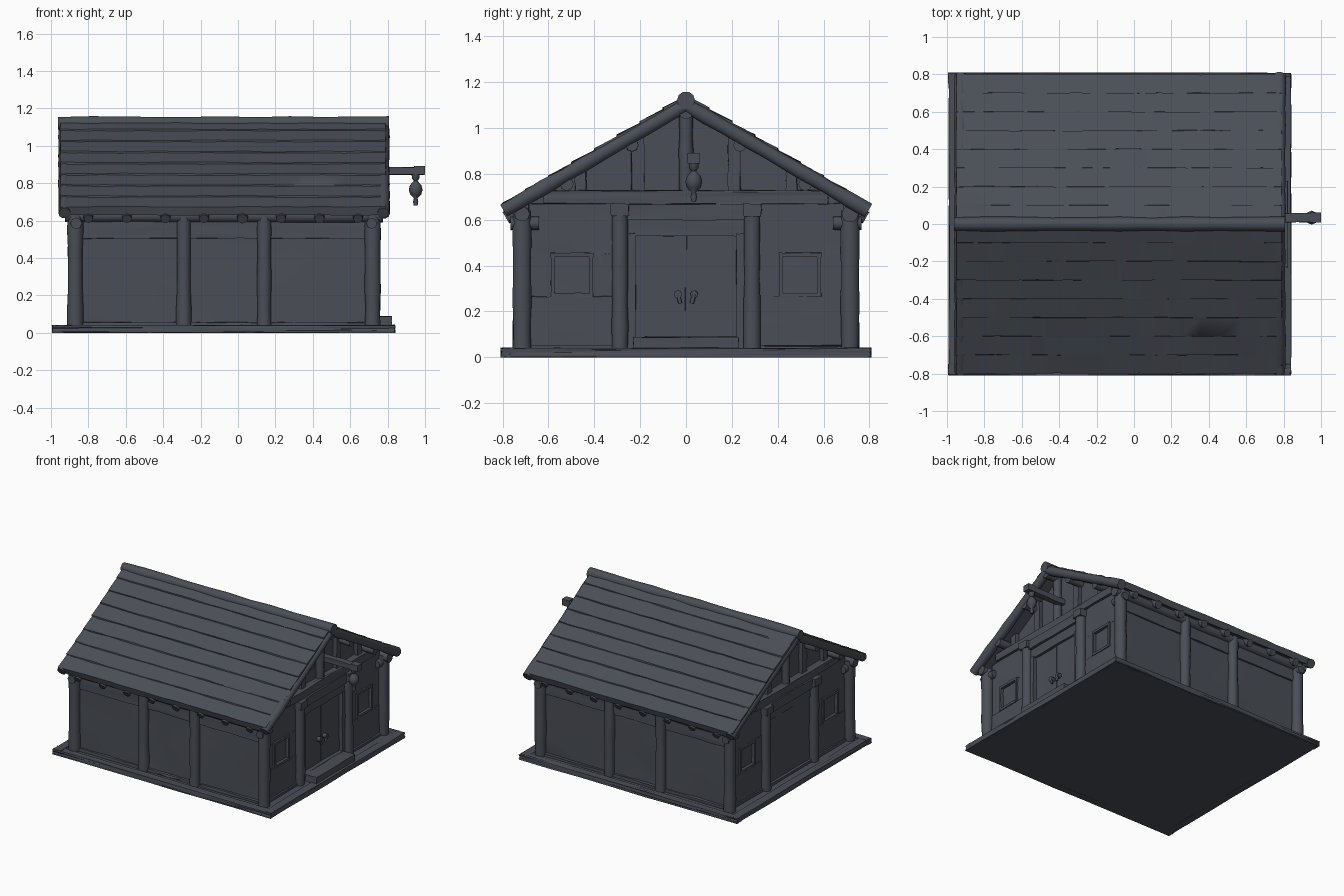
import bpy, bmesh, math, random
from mathutils import Vector

if "Cube" in bpy.data.objects:
    bpy.data.objects.remove(bpy.data.objects["Cube"])

random.seed(4)
XC, HX, HY = -0.075, 0.795, 0.715      # wall centre, half length to posts, half width to posts
SLOPE, APEX = 0.594, 1.14

mat = bpy.data.materials.new("dark slate grey")
mat.diffuse_color = (0.068, 0.076, 0.093, 1)
mat.use_nodes = True
mat.node_tree.nodes["Principled BSDF"].inputs["Base Color"].default_value = mat.diffuse_color


def finish(name, bm, angle=35):
    bmesh.ops.recalc_face_normals(bm, faces=bm.faces)
    for v in bm.verts:
        v.co.z = max(v.co.z, 0)
    me = bpy.data.meshes.new(name)
    bm.to_mesh(me)
    bm.free()
    me.materials.append(mat)
    me.shade_smooth()
    me.set_sharp_from_angle(angle=math.radians(angle))
    ob = bpy.data.objects.new(name, me)
    bpy.context.collection.objects.link(ob)
    return ob


def wobble(bm, j):
    for v in bm.verts:
        v.co += Vector([random.uniform(-j, j) for _ in range(3)])


def box(name, x, y, z, j=0.003, cuts=3):
    """Hand-hewn block between coordinate ranges."""
    bm = bmesh.new()
    bmesh.ops.create_cube(bm, size=1)
    for v in bm.verts:
        v.co = [(a[0] + a[1]) / 2 + c * (a[1] - a[0]) for a, c in zip((x, y, z), v.co)]
    if cuts:
        bmesh.ops.subdivide_edges(bm, edges=bm.edges, cuts=cuts, use_grid_fill=True)
    wobble(bm, j)
    return finish(name, bm)


def pole(name, a, b, r, sides=10, segs=6, j=0.003):
    """Slightly uneven log from a to b."""
    a, b = Vector(a), Vector(b)
    q = (b - a).to_track_quat('Z', 'Y')
    bm = bmesh.new()
    rings = []
    for i in range(segs + 1):
        rr = r + random.uniform(-j, j)
        c = a.lerp(b, i / segs)
        rings.append([bm.verts.new(c + q @ Vector((rr * math.cos(t), rr * math.sin(t), 0)))
                      for t in (2 * math.pi * k / sides for k in range(sides))])
    for p, n in zip(rings, rings[1:]):
        for k in range(sides):
            m = (k + 1) % sides
            bm.faces.new((p[k], p[m], n[m], n[k]))
    bm.faces.new(rings[0])
    bm.faces.new(rings[-1])
    return finish(name, bm, 45)


def extrude_x(name, prof, x0, x1, segs, j):
    """Closed (y, z) profile swept along x."""
    bm = bmesh.new()
    rings = [[bm.verts.new((x0 + (x1 - x0) * i / segs, y, z)) for y, z in prof] for i in range(segs + 1)]
    for p, n in zip(rings, rings[1:]):
        for k in range(len(prof)):
            m = (k + 1) % len(prof)
            bm.faces.new((p[k], p[m], n[m], n[k]))
    bm.faces.new(rings[0])
    bm.faces.new(rings[-1])
    wobble(bm, j)
    return finish(name, bm)


def roof_z(y):
    return APEX - SLOPE * abs(y)


# Foundation slab with edge planks
box("foundation", (-0.98, 0.825), (-0.795, 0.795), (0, 0.034), 0.002, 5)
for s in (-1, 1):
    box("foundation_long_edge", (-0.993, 0.838), sorted((s * 0.75, s * 0.807)), (0, 0.04), 0.003, 6)
    xe = XC + s * 0.914
    box("foundation_short_edge", sorted((xe, xe - s * 0.06)), (-0.80, 0.80), (0, 0.04), 0.003, 6)

# Wall core and gable core
box("wall_core", (XC - 0.765, XC + 0.765), (-0.69, 0.69), (0.02, 0.64), 0, 0)
extrude_x("gable_core", [(-0.70, 0.62), (0.70, 0.62), (0.70, 0.67), (0, 1.09), (-0.70, 0.67)],
          XC - 0.745, XC + 0.745, 1, 0)

# Stepped shingle roof, one slab each side
courses = 8
for s in (-1, 1):
    prof = []
    for k in range(courses):
        ya, yb = 0.80 * (1 - k / courses), 0.80 * (1 - (k + 1) / courses)
        prof += [(s * ya, roof_z(ya) + 0.008), (s * yb, roof_z(yb))]
    prof += [(0, APEX - 0.05), (s * 0.785, roof_z(0.785) - 0.045)]
    extrude_x("roof_slope", prof, -0.95, 0.79, 16, 0.0025)
pole("ridge_pole", (-0.963, 0, 1.12), (0.808, 0, 1.12), 0.037, 10, 10)

# Long walls: posts, panels, top boards, plate logs, rafter ends
bays = [-0.87, -0.29, 0.14, 0.72]
for s in (-1, 1):
    for x in bays:
        corner = x in (bays[0], bays[-1])
        pole("corner_post" if corner else "side_post", (x, s * HY, 0.03), (x, s * HY, 0.64),
             0.041 if corner else 0.038)
    for a, b in zip(bays, bays[1:]):
        box("side_panel", (a + 0.03, b - 0.03), sorted((s * 0.68, s * 0.703)), (0.045, 0.51), 0.004)
        box("side_top_board", (a + 0.03, b - 0.03), sorted((s * 0.68, s * 0.716)), (0.505, 0.60))
        box("side_sill", (a + 0.03, b - 0.03), sorted((s * 0.68, s * 0.722)), (0.03, 0.055))
    pole("wall_plate", (-0.925, s * 0.715, 0.625), (0.775, s * 0.715, 0.625), 0.034, 10, 9)
    for k in range(8):
        x = -0.80 + k * 0.206
        pole("rafter_end", (x, s * 0.55, roof_z(0.55) - 0.065), (x, s * 0.785, roof_z(0.785) - 0.065),
             0.027, 8, 2, 0.002)

# End walls, the same on both ends
for e in (-1, 1):
    def X(d0, d1):
        return sorted((XC + e * d0, XC + e * d1))

    def ex(d):
        return XC + e * d

    for s in (-1, 1):
        def Y(a, b):
            return sorted((s * a, s * b))

        pole("end_post", (ex(0.795), s * 0.288, 0.03), (ex(0.795), s * 0.288, 0.66), 0.037)
        box("end_post_cap", X(0.75, 0.835), Y(0.25, 0.328), (0.615, 0.67), 0.003, 1)
        pole("tie_log_end", (ex(0.79), s * 0.64, 0.585), (ex(0.79), s * 0.765, 0.585), 0.03, 8, 2)
        # Panels leave a window opening
        box("lower_end_panel", X(0.75, 0.788), Y(0.32, 0.685), (0.045, 0.265))
        box("upper_end_panel", X(0.75, 0.782), Y(0.32, 0.685), (0.45, 0.67))
        box("window_inner_panel", X(0.75, 0.782), Y(0.32, 0.412), (0.262, 0.452), 0.002)
        box("window_outer_panel", X(0.75, 0.782), Y(0.582, 0.685), (0.262, 0.452), 0.002)
        for z in (0.272, 0.447):
            box("window_rail", X(0.755, 0.794), Y(0.405, 0.59), (z - 0.009, z + 0.009), 0.001, 2)
        for y in (0.413, 0.581):
            box("window_stile", X(0.755, 0.794), Y(y - 0.008, y + 0.008), (0.27, 0.45), 0.001, 2)
        box("window_shutter", X(0.755, 0.772), Y(0.415, 0.58), (0.275, 0.445), 0.002)
        # Gable studs, purlins and sloping edge logs
        for y, w in ((0.21, 0.027), (0.46, 0.024)):
            box("gable_stud", X(0.72, 0.775), Y(y - w, y + w), (0.72, roof_z(y) - 0.045))
        for y in (0.235, 0.52):
            pole("purlin_end", (ex(0.70), s * y, roof_z(y) - 0.075), (ex(0.865), s * y, roof_z(y) - 0.075),
                 0.028, 8, 2)
        pole("gable_edge_log", (ex(0.852), 0, APEX - 0.04), (ex(0.852), s * 0.795, roof_z(0.795) - 0.028),
             0.033, 10, 9)
    box("tie_beam", X(0.72, 0.80), (-0.62, 0.62), (0.67, 0.727), 0.003, 6)
    box("door_lintel", X(0.74, 0.81), (-0.255, 0.255), (0.60, 0.668))
    box("lintel_board", X(0.74, 0.79), (-0.255, 0.255), (0.53, 0.605))
    box("end_sill", X(0.74, 0.80), (-0.68, 0.68), (0.03, 0.052), 0.002)
    pole("king_stud", (ex(0.765), 0, 0.72), (ex(0.765), 0, 1.09), 0.03, 8)
    pole("ridge_beam_end", (ex(0.70), 0, 1.07), (ex(0.87), 0, 1.07), 0.033, 8, 2)
    if e < 0:
        box("back_end_panel", X(0.74, 0.782), (-0.255, 0.255), (0.045, 0.535), 0.004)

# Double door with handles and step
for s in (-1, 1):
    box("door_leaf", (0.66, 0.695), sorted((s * 0.003, s * 0.222)), (0.085, 0.53), 0.0015)
    box("door_jamb", (0.66, 0.722), sorted((s * 0.22, s * 0.26)), (0.04, 0.54), 0.002)
    pole("door_handle_stem", (0.69, s * 0.035, 0.275), (0.725, s * 0.035, 0.275), 0.018, 8, 1, 0.001)
    pole("door_handle_drop", (0.718, s * 0.035, 0.275), (0.718, s * 0.025, 0.235), 0.009, 8, 1, 0.001)
box("door_threshold", (0.66, 0.725), (-0.23, 0.23), (0.035, 0.09), 0.002)
box("door_step", (0.72, 0.822), (-0.23, 0.23), (0.035, 0.088), 0.002)

# Hoist beam with hanging lantern
box("hoist_beam", (0.60, 0.995), (0.01, 0.058), (0.845, 0.885), 0.002, 4)
box("hoist_beam_cap", (0.94, 1.0), (0.007, 0.061), (0.845, 0.892), 0, 0)
bm = bmesh.new()
lathe = [(0.85, 0.022), (0.825, 0.02), (0.812, 0.01), (0.79, 0.03), (0.765, 0.037),
         (0.74, 0.03), (0.72, 0.01), (0.70, 0.014), (0.68, 0.010)]
rings = [[bm.verts.new((0.95 + r * math.cos(k * math.pi / 4), 0.034 + r * math.sin(k * math.pi / 4), z))
          for k in range(8)] for z, r in lathe]
for p, n in zip(rings, rings[1:]):
    for k in range(8):
        bm.faces.new((p[k], p[(k + 1) % 8], n[(k + 1) % 8], n[k]))
bm.faces.new(rings[0])
bm.faces.new(rings[-1])
finish("hanging_lantern", bm, 60)
